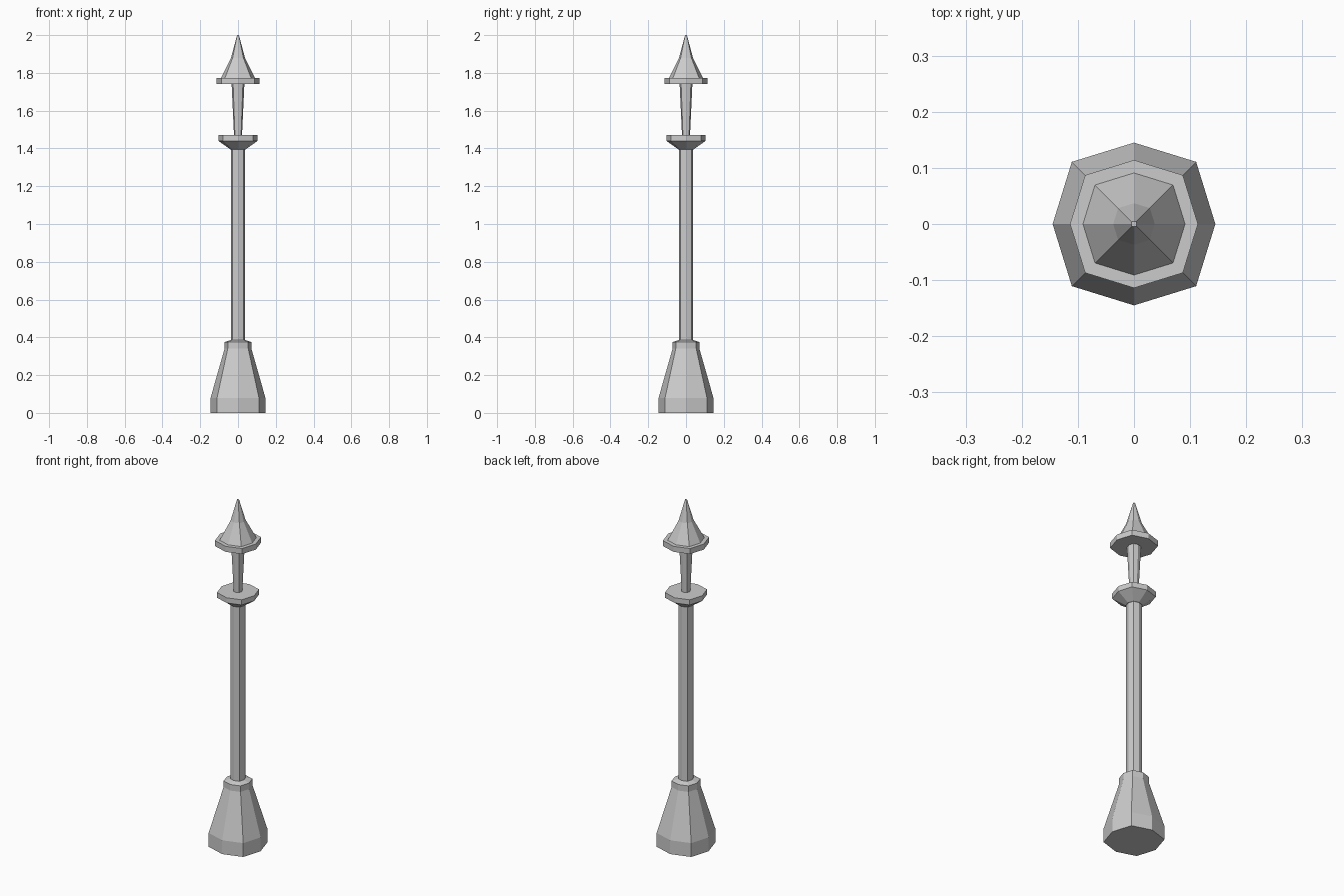
import bpy, bmesh
from math import cos, sin, pi

if "Cube" in bpy.data.objects:
    bpy.data.objects.remove(bpy.data.objects["Cube"])

DIAG = 1.08  # diagonal corners sit slightly further out than the axis corners


def lathe(name, profile):
    """Eight-sided solid from (radius, height) pairs, bottom to top."""
    bm = bmesh.new()
    rings = []
    for r, z in profile:
        ring = []
        for i in range(8):
            k = r * (DIAG if i % 2 else 1.0)
            ring.append(bm.verts.new((k * cos(i * pi / 4), k * sin(i * pi / 4), z)))
        rings.append(ring)
    for a, b in zip(rings, rings[1:]):
        for i in range(8):
            j = (i + 1) % 8
            bm.faces.new((a[i], a[j], b[j], b[i]))
    bm.faces.new(rings[0][::-1])
    bm.faces.new(rings[-1])
    mesh = bpy.data.meshes.new(name)
    bm.to_mesh(mesh)
    bm.free()
    obj = bpy.data.objects.new(name, mesh)
    bpy.context.collection.objects.link(obj)
    return obj


# Flared foot
lathe("base", [(0.145, 0), (0.145, 0.08), (0.071, 0.34), (0.071, 0.375), (0.04, 0.385)])
# Long shaft
lathe("pole", [(0.038, 0.38), (0.038, 1.40)])
# Dish under the lantern
lathe("collar", [(0.04, 1.395), (0.104, 1.44), (0.104, 1.47)])
# Lantern stem, widening upward
lathe("lantern_stem", [(0.021, 1.465), (0.034, 1.745)])
# Brim and pointed roof
lathe("roof_brim", [(0.114, 1.74), (0.114, 1.772)])
lathe("roof_spire", [(0.092, 1.77), (0.037, 1.88), (0.005, 2.0)])
